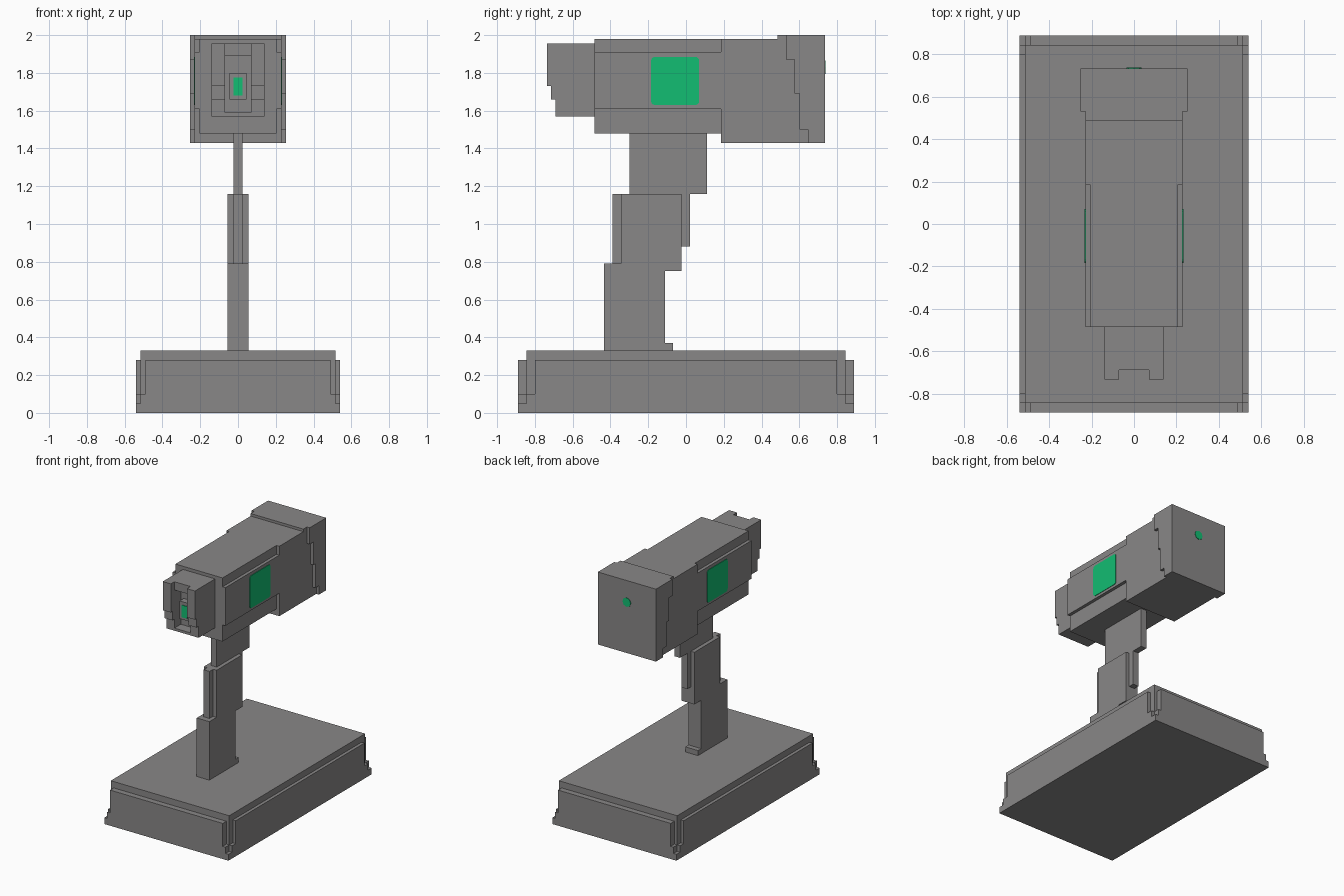
import bpy, bmesh, math

if "Cube" in bpy.data.objects:
    bpy.data.objects.remove(bpy.data.objects["Cube"])


def material(name, rgb):
    m = bpy.data.materials.new(name)
    m.diffuse_color = (*rgb, 1)
    m.use_nodes = True
    m.node_tree.nodes["Principled BSDF"].inputs["Base Color"].default_value = m.diffuse_color
    return m


GREY = material("grey_casing", (0.25, 0.243, 0.243))
GREEN = material("green_panel", (0.006, 0.51, 0.17))


def prism(name, outline, axis, lo, hi, mat=GREY):
    """Extrude a 2D outline along an axis from lo to hi."""
    place = {"x": lambda p, q: (lo, p, q), "y": lambda p, q: (p, lo, q),
             "z": lambda p, q: (p, q, lo)}[axis]
    bm = bmesh.new()
    face = bm.faces.new([bm.verts.new(place(p, q)) for p, q in outline])
    ext = bmesh.ops.extrude_face_region(bm, geom=[face], use_keep_orig=True)
    k = "xyz".index(axis)
    for v in ext["geom"]:
        if isinstance(v, bmesh.types.BMVert):
            v.co[k] = hi
    bmesh.ops.recalc_face_normals(bm, faces=bm.faces)
    me = bpy.data.meshes.new(name)
    bm.to_mesh(me)
    bm.free()
    me.materials.append(mat)
    ob = bpy.data.objects.new(name, me)
    bpy.context.collection.objects.link(ob)
    return ob


def rect(p0, q0, p1, q1):
    return [(p0, q0), (p1, q0), (p1, q1), (p0, q1)]


def box(name, x, y, z, mat=GREY):
    return prism(name, rect(x[0], y[0], x[1], y[1]), "z", z[0], z[1], mat)


def mirrored(ob):
    ob.modifiers.new("mirror", "MIRROR")
    return ob


def four_corners(quarter):
    """Turn a stepped corner (x, y > 0) into a full symmetric outline."""
    out = list(quarter)
    out += [(-x, y) for x, y in reversed(quarter)]
    out += [(-x, -y) for x, y in quarter]
    out += [(x, -y) for x, y in reversed(quarter)]
    return out


# Base: layers with increasingly stepped corners
box("base_foot", (-.54, .54), (-.89, .89), (0, .05))
prism("base_lower", four_corners([(.54, .845), (.515, .845), (.515, .89)]), "z", .05, .10)
prism("base_upper", four_corners([(.54, .80), (.515, .80), (.515, .845),
                                  (.49, .845), (.49, .89)]), "z", .10, .28)
box("base_top", (-.515, .515), (-.845, .845), (.28, .33))

# Stand: stepped leaning column, narrower edge strips, thin neck
prism("stand_column", [(-.435, .33), (-.07, .33), (-.07, .37), (-.11, .37), (-.11, .75),
                       (-.025, .75), (-.025, 1.16), (-.345, 1.16), (-.345, .79),
                       (-.435, .79)], "x", -.055, .055)
box("stand_front_strip", (-.025, .025), (-.39, -.345), (.79, 1.16))
box("stand_back_strip", (-.025, .025), (-.025, .02), (.88, 1.16))
box("stand_neck", (-.025, .025), (-.30, .11), (1.16, 1.48))

# Body: front section with wider middle band, deeper rear section
half = [(.205, 1.48), (.205, 1.61), (.23, 1.61), (.23, 1.91), (.205, 1.91), (.205, 1.98)]
prism("body_front", half + [(-x, z) for x, z in reversed(half)], "y", -.485, .185)
prism("body_rear", [(.185, 1.43), (.735, 1.43), (.735, 2), (.485, 2), (.485, 1.98),
                    (.185, 1.98)], "x", -.23, .23)
mirrored(prism("rear_side_plates", [(.735, 1.43), (.735, 2), (.53, 2), (.53, 1.87),
                                    (.575, 1.87), (.575, 1.69), (.60, 1.69), (.60, 1.50),
                                    (.645, 1.50), (.645, 1.43)], "x", .23, .253))

# Lens hood: stepped side cheeks, roof, floor, recessed back
mirrored(prism("hood_cheeks", [(-.485, 1.57), (-.69, 1.57), (-.69, 1.66), (-.715, 1.66),
                               (-.715, 1.73), (-.735, 1.73), (-.735, 1.955),
                               (-.485, 1.955)], "x", .07, .14))
box("hood_roof", (-.07, .07), (-.69, -.485), (1.89, 1.955))
box("hood_floor", (-.07, .07), (-.69, -.485), (1.57, 1.59))
box("hood_back", (-.07, .07), (-.61, -.485), (1.59, 1.89))
box("lens_frame", (-.045, .045), (-.662, -.61), (1.66, 1.80))
box("lens", (-.025, .025), (-.667, -.662), (1.68, 1.775), GREEN)

# Green side panels with slightly rounded corners
r, panel = .02, []
for i, (y, z) in enumerate([(.07 - r, 1.885 - r), (-.185 + r, 1.885 - r),
                            (-.185 + r, 1.63 + r), (.07 - r, 1.63 + r)]):
    for s in range(4):
        a = math.radians(90 * i + 30 * s)
        panel.append((y + r * math.cos(a), z + r * math.sin(a)))
mirrored(prism("side_panels", panel, "x", .23, .234, GREEN))

# Small green lamp on the back
dot = [(.036 * math.cos(math.tau * i / 8), 1.83 + .036 * math.sin(math.tau * i / 8))
       for i in range(8)]
prism("rear_lamp", dot, "y", .735, .739, GREEN)
